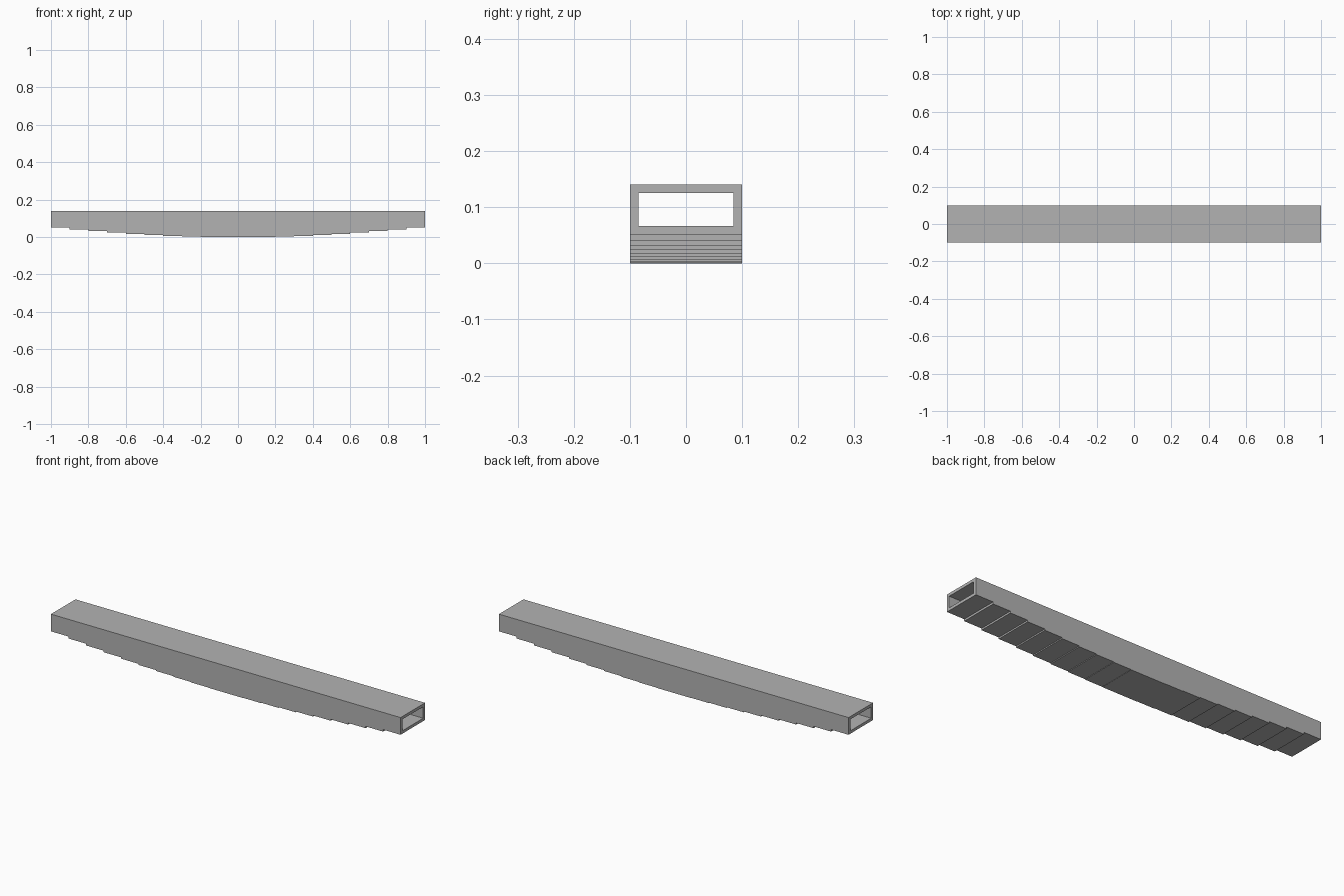
import bpy
import bmesh

cube = bpy.data.objects.get("Cube")
if cube:
    bpy.data.objects.remove(cube, do_unlink=True)

SEGMENTS = 20          # equal lengths along the span
LENGTH = 2.0
HALF_WIDTH = 0.1
HEIGHT = 0.14
WALL = 0.015
RISE = 0.051           # soffit height at the ends
STEP = LENGTH / SEGMENTS

concrete = bpy.data.materials.new("concrete grey")
concrete.use_nodes = True
grey = (0.45, 0.45, 0.45, 1)
concrete.diffuse_color = grey
concrete.node_tree.nodes["Principled BSDF"].inputs["Base Color"].default_value = grey


def soffit(i):
    """Underside height of one segment, following a parabola."""
    x = -1 + (i + 0.5) * STEP
    first, last = STEP / 2, 1 - STEP / 2
    return RISE * (x * x - first ** 2) / (last ** 2 - first ** 2)


def stepped_prism(name, half_width, top, lift, overhang):
    """Side profile with a stepped underside, extruded across the width."""
    profile = []
    for i in range(SEGMENTS):
        z = soffit(i) + lift
        start = -1 + i * STEP - (overhang if i == 0 else 0)
        end = -1 + (i + 1) * STEP + (overhang if i == SEGMENTS - 1 else 0)
        # the two middle segments share one level
        if not profile or abs(profile[-1][1] - z) > 1e-6:
            profile.append((start, z))
        else:
            profile.pop()
        profile.append((end, z))
    profile += [(1 + overhang, top), (-1 - overhang, top)]

    bm = bmesh.new()
    face = bm.faces.new([bm.verts.new((x, -half_width, z)) for x, z in profile])
    result = bmesh.ops.extrude_face_region(bm, geom=[face])
    moved = [g for g in result["geom"] if isinstance(g, bmesh.types.BMVert)]
    bmesh.ops.translate(bm, verts=moved, vec=(0, 2 * half_width, 0))
    bmesh.ops.recalc_face_normals(bm, faces=bm.faces)
    mesh = bpy.data.meshes.new(name)
    bm.to_mesh(mesh)
    bm.free()
    mesh.materials.append(concrete)
    obj = bpy.data.objects.new(name, mesh)
    bpy.context.collection.objects.link(obj)
    return obj


# Outer girder and the hollow running through it
girder = stepped_prism("box_girder", HALF_WIDTH, HEIGHT, 0, 0)
hollow = stepped_prism("hollow_cutter", HALF_WIDTH - WALL, HEIGHT - WALL, WALL, 0.1)
hollow.hide_render = True

cut = girder.modifiers.new("hollow", "BOOLEAN")
cut.operation = "DIFFERENCE"
cut.solver = "EXACT"
cut.object = hollow
bpy.context.view_layer.objects.active = girder
girder.select_set(True)
bpy.ops.object.modifier_apply(modifier=cut.name)
bpy.data.objects.remove(hollow, do_unlink=True)
